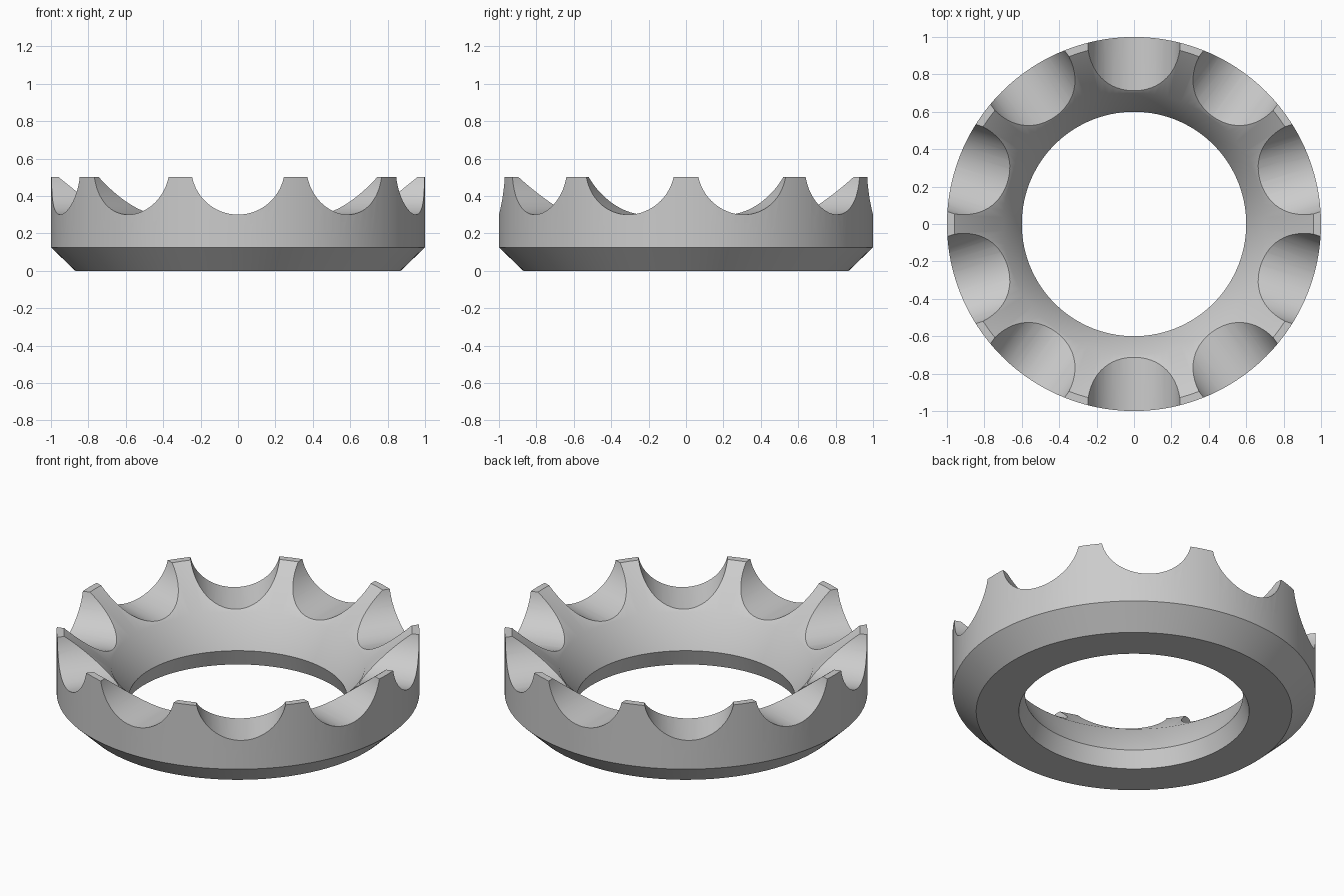
import bpy
import math
import bmesh
from mathutils import Matrix

cube = bpy.data.objects.get("Cube")
if cube:
    bpy.data.objects.remove(cube, do_unlink=True)

grey = bpy.data.materials.new("plain grey")
grey.use_nodes = True
color = (0.6, 0.6, 0.6, 1)
grey.diffuse_color = color
grey.node_tree.nodes["Principled BSDF"].inputs["Base Color"].default_value = color

SEGMENTS = 120
SCOOPS = 10


def make_object(name, bm):
    bmesh.ops.recalc_face_normals(bm, faces=bm.faces)
    mesh = bpy.data.meshes.new(name)
    bm.to_mesh(mesh)
    bm.free()
    mesh.materials.append(grey)
    obj = bpy.data.objects.new(name, mesh)
    bpy.context.collection.objects.link(obj)
    return obj


# Ring body: closed profile of (radius, height) spun round z
profile = [(0.635, 0), (0.87, 0), (1, 0.125), (1, 0.5),
           (0.96, 0.5), (0.7, 0.29), (0.6, 0.1)]
bm = bmesh.new()
verts = [bm.verts.new((r, 0, z)) for r, z in profile]
edges = [bm.edges.new((a, b)) for a, b in zip(verts, verts[1:] + verts[:1])]
bmesh.ops.spin(bm, geom=verts + edges, cent=(0, 0, 0), axis=(0, 0, 1),
               angle=math.tau, steps=SEGMENTS, use_duplicate=False)
bmesh.ops.remove_doubles(bm, verts=bm.verts, dist=0.0001)
ring = make_object("scalloped_ring", bm)
bpy.context.view_layer.objects.active = ring
ring.select_set(True)

# Round scoops: horizontal radial cylinders cut from the rim
for i in range(SCOOPS):
    bm = bmesh.new()
    place = (Matrix.Rotation(math.tau * i / SCOOPS, 4, 'Z')
             @ Matrix.Translation((0, -0.9, 0.55))
             @ Matrix.Rotation(math.pi / 2, 4, 'X'))
    bmesh.ops.create_cone(bm, cap_ends=True, segments=64, radius1=0.25,
                          radius2=0.25, depth=0.6, matrix=place)
    cutter = make_object("scoop_cutter", bm)
    cutter.hide_render = True
    cut = ring.modifiers.new("scoop", 'BOOLEAN')
    cut.operation = 'DIFFERENCE'
    cut.solver = 'EXACT'
    cut.object = cutter
    bpy.ops.object.modifier_apply(modifier=cut.name)
    bpy.data.objects.remove(cutter, do_unlink=True)

# Smooth curved walls, sharp rims
bpy.ops.object.select_all(action='DESELECT')
ring.select_set(True)
bpy.context.view_layer.objects.active = ring
bpy.ops.object.shade_smooth_by_angle(angle=math.radians(30))
